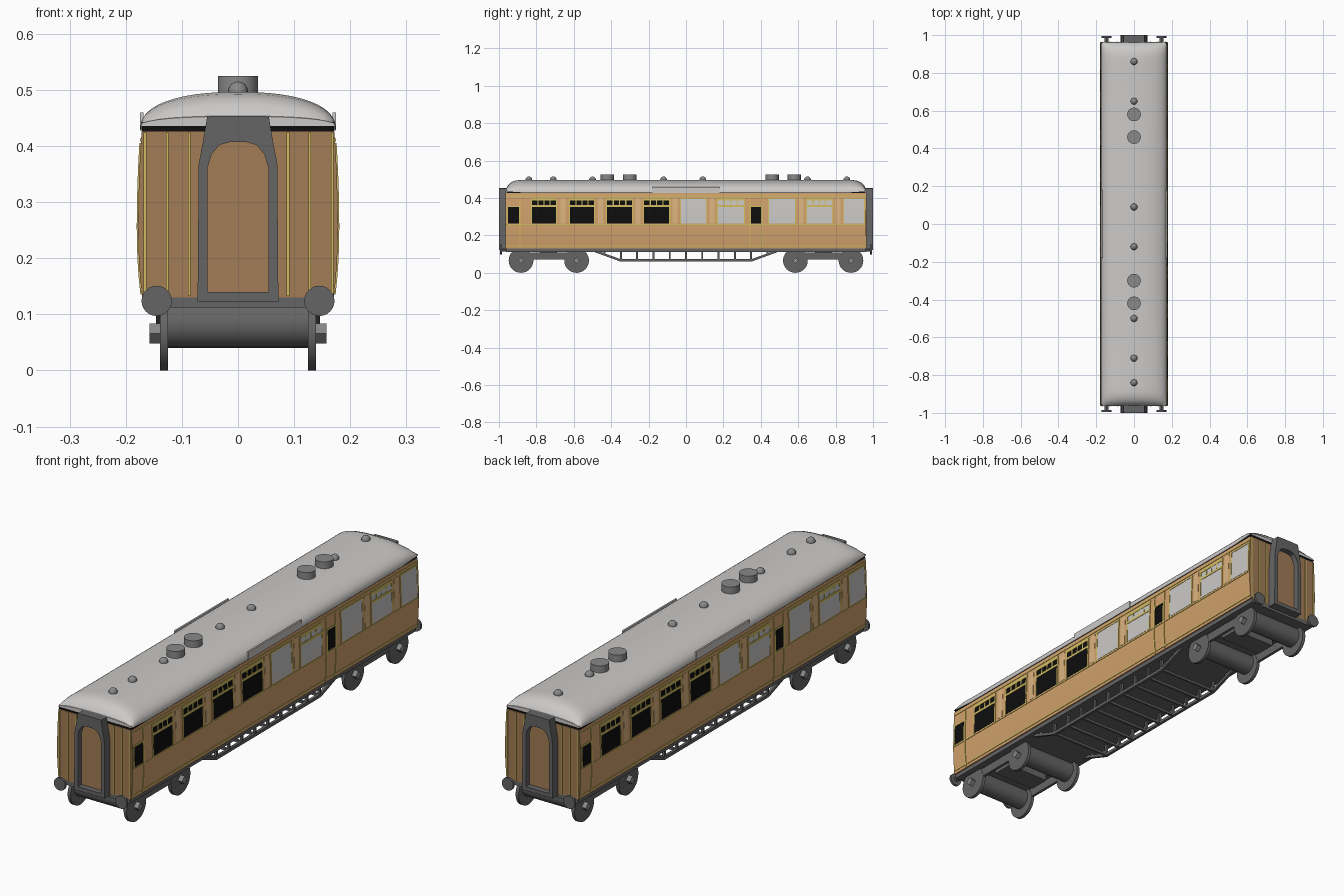
import bpy, bmesh, math
from mathutils import Matrix, Vector

if "Cube" in bpy.data.objects:
    bpy.data.objects.remove(bpy.data.objects["Cube"])


def material(name, r, g, b):
    m = bpy.data.materials.new(name)
    m.diffuse_color = (r, g, b, 1)
    m.use_nodes = True
    m.node_tree.nodes["Principled BSDF"].inputs["Base Color"].default_value = m.diffuse_color
    return m


TEAK = material("teak", 0.64, 0.36, 0.15)
LIGHT_TEAK = material("light_teak", 0.72, 0.46, 0.22)
END_TEAK = material("dark_teak", 0.36, 0.20, 0.09)
YELLOW = material("yellow_lining", 0.64, 0.50, 0.12)
PALE = material("pale_grey", 0.60, 0.59, 0.58)
DARK = material("dark_grey", 0.13, 0.13, 0.13)
MID = material("mid_grey", 0.25, 0.25, 0.25)
BLACK = material("black", 0.004, 0.004, 0.004)


def finish(name, bm, mats, twin=False):
    """Make an object; twin adds a copy turned half round for the opposite side or end."""
    bmesh.ops.recalc_face_normals(bm, faces=bm.faces)
    me = bpy.data.meshes.new(name)
    bm.to_mesh(me)
    bm.free()
    for m in mats if isinstance(mats, list) else [mats]:
        me.materials.append(m)
    o = bpy.data.objects.new(name, me)
    bpy.context.collection.objects.link(o)
    if twin:
        o2 = bpy.data.objects.new(name + "_opposite", me)
        o2.rotation_euler.z = math.pi
        bpy.context.collection.objects.link(o2)
    return o


def prism(bm, pts, a, b, axis="y"):
    """Extrude a 2D outline from a to b; (x, z) along y, or (y, z) along x."""
    put = (lambda p, t: (p[0], t, p[1])) if axis == "y" else (lambda p, t: (t, p[0], p[1]))
    A = [bm.verts.new(put(p, a)) for p in pts]
    B = [bm.verts.new(put(p, b)) for p in pts]
    n = len(pts)
    bm.faces.new(A)
    bm.faces.new(B[::-1])
    for i in range(n):
        bm.faces.new((A[i], B[i], B[(i + 1) % n], A[(i + 1) % n]))


def box(bm, x0, x1, y0, y1, z0, z1):
    prism(bm, [(x0, z0), (x1, z0), (x1, z1), (x0, z1)], y0, y1)


def cyl(bm, axis, c, r, depth, seg=24):
    rot = {"x": Matrix.Rotation(math.pi / 2, 4, "Y"), "y": Matrix.Rotation(math.pi / 2, 4, "X"),
           "z": Matrix()}[axis]
    bmesh.ops.create_cone(bm, cap_ends=True, segments=seg, radius1=r, radius2=r, depth=depth,
                          matrix=Matrix.Translation(Vector(c)) @ rot)


def side_x(z):
    return 0.178 - (0.2 if z > 0.25 else 0.5) * (z - 0.25) ** 2


def plate(bm, y0, y1, z0, z1, off):
    """Thin plate following the curved body side."""
    n = max(1, round((z1 - z0) / 0.03))
    zs = [z0 + (z1 - z0) * i / n for i in range(n + 1)]
    prism(bm, [(side_x(z) + off, z) for z in zs] + [(side_x(z) - 0.002, z) for z in zs[::-1]], y0, y1)


# Body shell, ends in darker teak
bm = bmesh.new()
zs = [0.13 + 0.03 * i for i in range(10)] + [0.426]
prism(bm, [(side_x(z), z) for z in zs] + [(-side_x(z), z) for z in zs[::-1]], -0.963, 0.963)
bm.normal_update()
for f in bm.faces:
    f.material_index = int(abs(f.normal.y) > 0.9)
finish("body", bm, [TEAK, END_TEAK])

# Dark gap under the roof
bm = bmesh.new()
box(bm, -0.171, 0.171, -0.961, 0.961, 0.424, 0.442)
finish("roof_gap", bm, BLACK)

# Domed roof
bm = bmesh.new()
half = [0.963, 0.96, 0.95, 0.935, 0.915, 0.89, 0.86, 0.5, 0.18]
rings = []
for y in [-v for v in half] + half[::-1]:
    t = max(0, (abs(y) - 0.86) / 0.103)
    h = 0.067 * max(0.25, (1 - t ** 2.5) ** 0.5)
    zb = 0.429 + 0.007 * t
    ring = []
    for i in range(25):
        a = math.pi * i / 24
        c, s = math.cos(a), max(0, math.sin(a))
        ring.append(bm.verts.new((0.174 * math.copysign(abs(c) ** 0.87, c), y, zb + h * s ** 0.87)))
    rings.append(ring)
for r, q in zip(rings, rings[1:]):
    for i in range(25):
        bm.faces.new((r[i], r[(i + 1) % 25], q[(i + 1) % 25], q[i]))
bm.faces.new(rings[0])
bm.faces.new(rings[-1])
finish("roof", bm, PALE)

# Boards along the roof edge
bm = bmesh.new()
box(bm, 0.168, 0.175, -0.18, 0.18, 0.428, 0.46)
finish("roof_board", bm, PALE, True)

# Roof ventilators: flat drums and small domes
bm = bmesh.new()
for y in (0.58, 0.46, -0.30, -0.42):
    cyl(bm, "z", (0, y, 0.508), 0.036, 0.034)
finish("roof_drums", bm, MID)
bm = bmesh.new()
for y in (0.86, 0.65, 0.09, -0.12, -0.50, -0.71, -0.84):
    bmesh.ops.create_uvsphere(bm, u_segments=16, v_segments=10, radius=0.018,
                              matrix=Matrix.Translation((0, y, 0.497)))
finish("roof_domes", bm, MID)

# Windows: (start, end, kind) where D = door, V = vented dark, P = plain pale, W = vented pale
windows = [(-0.952, -0.893, "D"), (-0.824, -0.695, "V"), (-0.62, -0.492, "V"), (-0.422, -0.289, "V"),
           (-0.225, -0.09, "V"), (-0.027, 0.107, "P"), (0.17, 0.31, "W"), (0.348, 0.40, "D"),
           (0.444, 0.583, "P"), (0.647, 0.78, "W"), (0.845, 0.952, "P")]
dark, pale, line, strip = (bmesh.new() for _ in range(4))
for a, b, kind in windows:
    glass = dark if kind in "DV" else pale
    top = 0.352 if kind == "D" else 0.395
    plate(glass, a, b, 0.265, top, 0.001)
    e = 0.006
    for y in (a, b):
        plate(line, y - e, y, 0.258, top + e, 0.0025) if y == a else plate(line, y, y + e, 0.258, top + e, 0.0025)
    plate(line, a, b, top, top + e, 0.0025)
    if kind in "VW":  # transom and small upper panes
        plate(line, a, b, 0.352, 0.362, 0.0025)
        plate(line, a, b, 0.387, 0.395, 0.0025)
        for k in (1, 2, 3):
            y = a + (b - a) * k / 4
            plate(line, y - 0.003, y + 0.003, 0.362, 0.39, 0.0025)
    if kind == "D":  # door edges
        for y in (a - e, b + e):
            if y > -0.955:
                plate(line, y - 0.003, y + 0.003, 0.135, 0.405, 0.0025)
for (a, b, k), (c, d, k2) in zip(windows, windows[1:]):
    if "D" not in k + k2:
        m = (b + c) / 2
        plate(strip, m - 0.014, m + 0.014, 0.265, 0.40, 0.001)
for z in (0.255, 0.142, 0.408):  # waist, bottom and top lining
    plate(line, -0.962, 0.962, z, z + 0.005, 0.002)
finish("dark_windows", dark, BLACK, True)
finish("pale_windows", pale, PALE, True)
finish("yellow_lining", line, YELLOW, True)
finish("light_panels", strip, LIGHT_TEAK, True)

# Vertical beading on the ends
bm = bmesh.new()
for x in (-0.166, -0.126, -0.087, 0.089, 0.128, 0.168):
    box(bm, x - 0.0025, x + 0.0025, -0.966, -0.962, 0.133, 0.424)
finish("end_beading", bm, YELLOW, True)

# Gangway frame with arched opening, and the door inside it
outer = [(0.072, 0.123), (0.071, 0.25), (0.07, 0.368), (0.062, 0.41), (0.055, 0.452), (0.027, 0.453)]
inner = [(0.054, 0.14), (0.054, 0.25), (0.054, 0.362), (0.047, 0.385), (0.033, 0.402), (0.015, 0.407)]
bm = bmesh.new()
loops = []
for prof, y in ((outer, -1.0), (outer, -0.962), (inner, -0.962), (inner, -1.0)):
    loops.append([bm.verts.new((x, y, z)) for x, z in prof + [(-x, z) for x, z in prof[::-1]]])
for A, B in zip(loops, loops[1:] + loops[:1]):
    for i in range(12):
        j = (i + 1) % 12
        bm.faces.new((A[i], A[j], B[j], B[i]))
finish("gangway_frame", bm, DARK, True)
bm = bmesh.new()
prism(bm, inner + [(-x, z) for x, z in inner[::-1]], -0.975, -0.966)
finish("gangway_door", bm, END_TEAK, True)

# Underframe
bm = bmesh.new()
box(bm, -0.165, 0.165, -0.963, 0.963, 0.112, 0.132)
finish("underframe", bm, DARK)

# Buffers
bm = bmesh.new()
for x in (-0.145, 0.145):
    cyl(bm, "y", (x, -0.989, 0.124), 0.027, 0.01)
    cyl(bm, "y", (x, -0.97, 0.124), 0.01, 0.04, 12)
finish("buffers", bm, DARK, True)

# Truss rods with posts and cross members
bm = bmesh.new()
low = [(-0.51, 0.118), (-0.35, 0.06), (0.35, 0.06), (0.51, 0.118)]
rod = low + [(y, z + 0.013) for y, z in low[::-1]]
for x in (-0.14, 0.14):
    prism(bm, rod, x - 0.006, x + 0.006, "x")
    for i in range(-5, 6):
        z = 0.066 if abs(i) < 5 else 0.1
        y = i * 0.087
        box(bm, x - 0.005, x + 0.005, y - 0.005, y + 0.005, z, 0.115)
for i in range(-4, 5):
    box(bm, -0.14, 0.14, i * 0.087 - 0.005, i * 0.087 + 0.005, 0.062, 0.072)
finish("truss", bm, DARK)

# Bogies: wheels, axle drums and side frames
bm = bmesh.new()
boxes = bmesh.new()
for y in (-0.882, -0.585):
    cyl(bm, "x", (0, y, 0.083), 0.043, 0.26, 20)
    for s in (-1, 1):
        cyl(bm, "x", (s * 0.132, y, 0.066), 0.066, 0.014, 32)
        cyl(boxes, "x", (s * 0.148, y, 0.066), 0.018, 0.02, 4)
for s in (-1, 1):
    box(bm, s * 0.132 - 0.006, s * 0.132 + 0.006, -0.83, -0.63, 0.07, 0.108)
box(bm, -0.10, 0.10, -0.78, -0.69, 0.08, 0.115)
finish("bogie", bm, DARK, True)
finish("axle_boxes", boxes, MID, True)

# Smooth rounded parts while keeping edges sharp
for o in bpy.context.collection.objects:
    o.select_set(True)
    bpy.context.view_layer.objects.active = o
bpy.ops.object.shade_smooth_by_angle(angle=math.radians(30))
